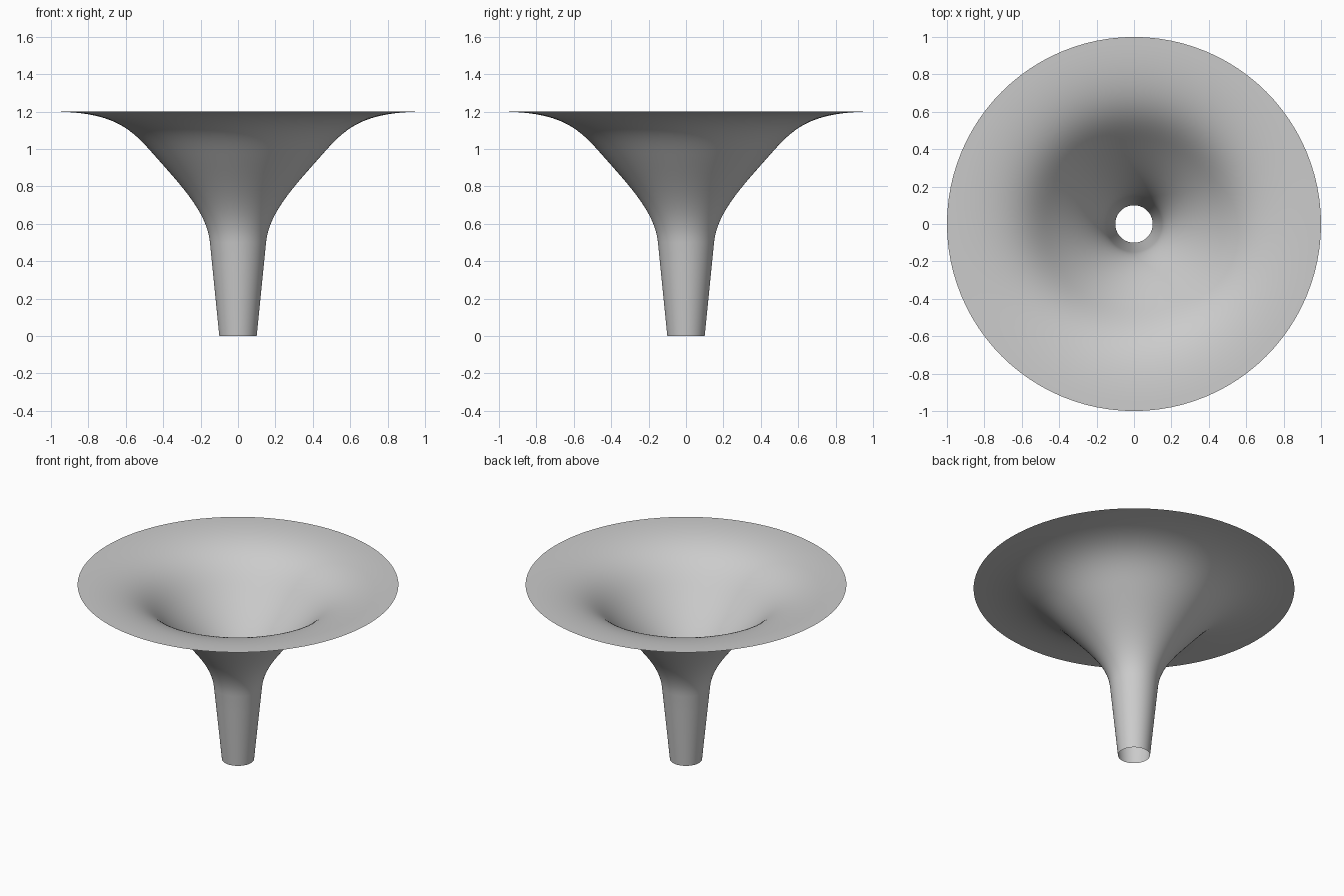
import bpy, bmesh, math
from mathutils import Vector
from mathutils.geometry import interpolate_bezier

cube = bpy.data.objects.get("Cube")
if cube:
    bpy.data.objects.remove(cube)

SEGMENTS = 96

# Plain grey material
grey = bpy.data.materials.new("plain grey")
grey.use_nodes = True
colour = (0.6, 0.6, 0.6, 1)
grey.diffuse_color = colour
grey.node_tree.nodes["Principled BSDF"].inputs["Base Color"].default_value = colour


def point(r, z):
    return Vector((r, 0, z))


# Profile: tapered tube, then an S-curve flaring to a flat rim
throat, middle, rim = point(0.15, 0.5), point(0.45, 0.97), point(1, 1.2)
flare = interpolate_bezier(throat, point(0.165, 0.66), point(0.30, 0.80), middle, 16)
lip = interpolate_bezier(middle, point(0.57, 1.106), point(0.66, 1.2), rim, 20)
tube = [point(0.10, 0).lerp(throat, i / 4) for i in range(4)]
profile = tube + flare + lip[1:]

# Open, single-walled horn spun around the vertical axis
bm = bmesh.new()
verts = [bm.verts.new(p) for p in profile]
edges = [bm.edges.new(pair) for pair in zip(verts, verts[1:])]
bmesh.ops.spin(bm, geom=verts + edges, cent=(0, 0, 0), axis=(0, 0, 1),
               angle=math.tau, steps=SEGMENTS, use_merge=True)
bmesh.ops.remove_doubles(bm, verts=bm.verts[:], dist=0.0001)
bmesh.ops.recalc_face_normals(bm, faces=bm.faces[:])

mesh = bpy.data.meshes.new("flared_horn")
bm.to_mesh(mesh)
bm.free()
mesh.materials.append(grey)
mesh.shade_smooth()
horn = bpy.data.objects.new("flared_horn", mesh)
bpy.context.collection.objects.link(horn)
